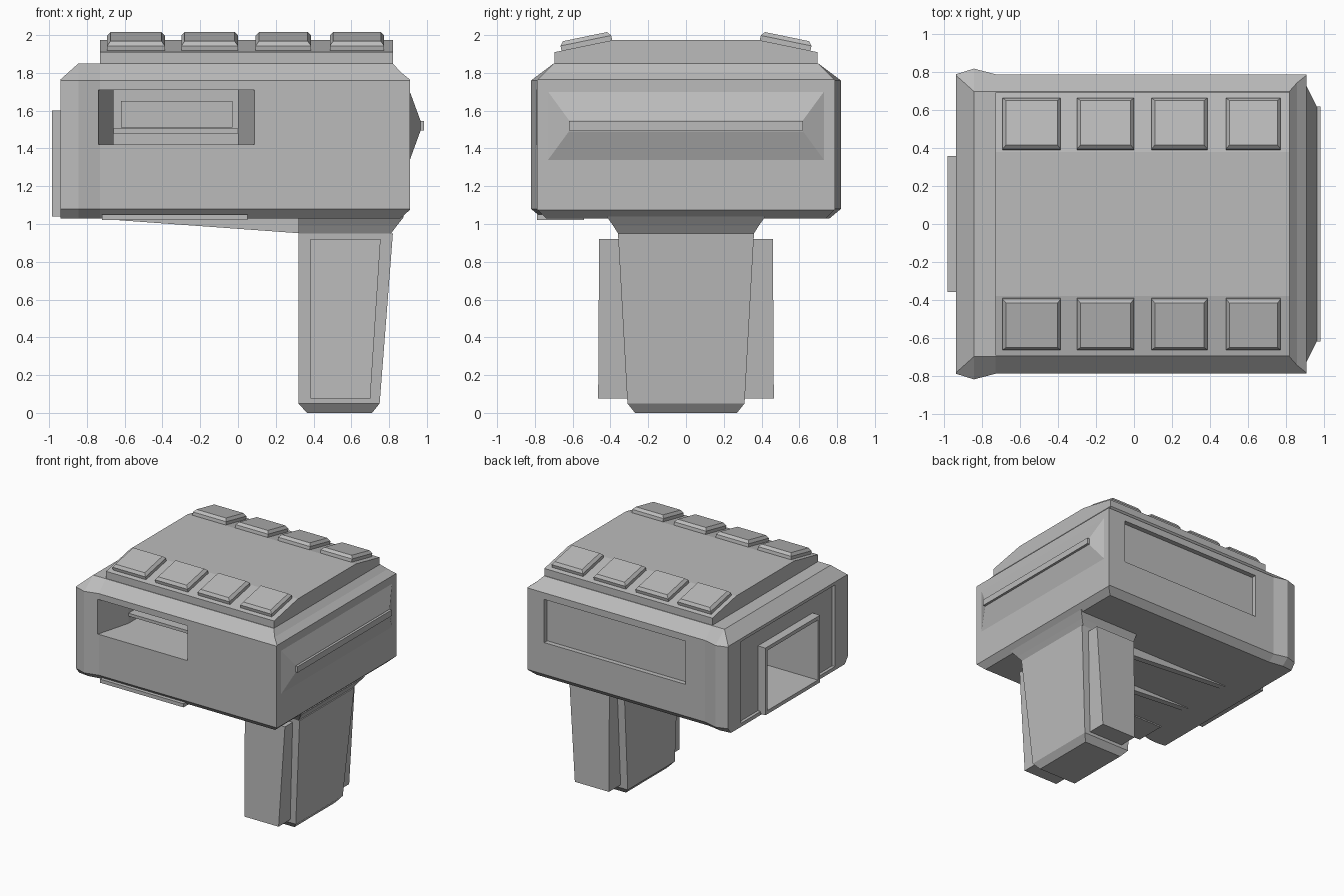
import bpy, bmesh, math
from mathutils import Matrix

cube = bpy.data.objects.get("Cube")
if cube:
    bpy.data.objects.remove(cube, do_unlink=True)

grey = bpy.data.materials.new("plain grey")
grey.use_nodes = True
COLOUR = (0.5, 0.5, 0.5, 1)
grey.diffuse_color = COLOUR
grey.node_tree.nodes["Principled BSDF"].inputs["Base Color"].default_value = COLOUR


def loft(name, rings):
    """Skin a row of matching closed rings and cap both ends."""
    bm = bmesh.new()
    loops = [[bm.verts.new(p) for p in ring] for ring in rings]
    n = len(loops[0])
    for a, b in zip(loops, loops[1:]):
        for i in range(n):
            j = (i + 1) % n
            bm.faces.new((a[i], a[j], b[j], b[i]))
    bm.faces.new(loops[0][::-1])
    bm.faces.new(loops[-1])
    bmesh.ops.recalc_face_normals(bm, faces=bm.faces)
    mesh = bpy.data.meshes.new(name)
    bm.to_mesh(mesh)
    bm.free()
    mesh.materials.append(grey)
    ob = bpy.data.objects.new(name, mesh)
    bpy.context.collection.objects.link(ob)
    return ob


def rect_z(x0, x1, y0, y1, z):
    return [(x0, y0, z), (x1, y0, z), (x1, y1, z), (x0, y1, z)]


def rect_x(x, w, z0, z1):
    return [(x, -w, z0), (x, w, z0), (x, w, z1), (x, -w, z1)]


def rect_y(y, x0, x1, z0, z1):
    return [(x0, y, z0), (x1, y, z0), (x1, y, z1), (x0, y, z1)]


def box(name, x0, x1, y0, y1, z0, z1):
    return loft(name, [rect_z(x0, x1, y0, y1, z) for z in (z0, z1)])


def cut(target, cutter):
    cutter.hide_render = True
    cutter.hide_set(True)
    mod = target.modifiers.new(cutter.name, "BOOLEAN")
    mod.operation = "DIFFERENCE"
    mod.solver = "EXACT"
    mod.object = cutter


# Main housing: chamfered block with a slight flare near the open end
def housing_ring(x, w, wb, zb, wt, zt):
    half = [(wb, zb), (w, 1.08), (w, 1.76), (wt, zt)]
    return [(x, y, z) for y, z in half] + [(x, -y, z) for y, z in half[::-1]]


housing = loft("housing", [
    housing_ring(-.94, .79, .75, 1.03, .785, 1.765),
    housing_ring(-.845, .82, .76, 1.03, .70, 1.85),
    housing_ring(-.73, .79, .74, 1.03, .70, 1.85),
    housing_ring(.82, .79, .74, 1.03, .70, 1.85),
    housing_ring(.86, .79, .74, 1.03, .745, 1.805),
    housing_ring(.91, .79, .785, 1.075, .785, 1.765)])

# Hollow interior, front window, back panel and end recess
cut(housing, box("end_recess_cutter", -1, -.915, -.62, .62, 1.06, 1.74))
cut(housing, box("cavity_cutter", -1, .02, -.33, .33, 1.07, 1.57))
cut(housing, loft("window_cutter", [
    rect_y(-.83, -.75, .10, 1.42, 1.71),
    rect_y(-.5, -.66, 0, 1.42, 1.71),
    rect_y(.34, -.66, 0, 1.42, 1.71)]))
cut(housing, box("back_panel_cutter", -.55, .755, .75, .9, 1.345, 1.705))

# Details inside the window
box("window_ledge", -.67, .01, -.5, -.4, 1.48, 1.505)
box("inner_plate", -.62, -.03, .31, .35, 1.51, 1.65)

# Frame around the open end
frame = box("end_frame", -.985, -.88, -.36, .36, 1.04, 1.60)
cut(frame, box("frame_cutter", -1.1, -.8, -.33, .33, 1.07, 1.57))

# Wedge and bar on the closed end
loft("end_wedge", [rect_x(.90, .73, 1.34, 1.70), rect_x(.91, .73, 1.34, 1.70),
                   rect_x(.965, .62, 1.49, 1.55)])
box("end_bar", .95, .985, -.62, .62, 1.495, 1.545)

# Raised roof deck with sloping sides
deck = [(.695, 1.84), (.695, 1.91), (.38, 1.975)]
section = deck + [(-y, z) for y, z in deck[::-1]]
loft("roof_deck", [[(x, y, z) for y, z in section] for x in (-.73, .82)])

# Two rows of bevelled roof blocks lying on the slopes
tilt = math.atan2(.065, .315)
for side in (-1, 1):
    for i in range(4):
        hw = .153 - .003 * i
        rings = [rect_z(-hw + d, hw - d, -.137 + d, .137 - d, z)
                 for d, z in ((0, -.01), (0, .026), (.018, .048))]
        block = loft("roof_block", rings)
        block.data.transform(
            Matrix.Translation((-.54 + .39 * i, side * .525, 1.945))
            @ Matrix.Rotation(-side * tilt, 4, "X"))

# Grip collar, shaft and foot
loft("grip_collar", [rect_z(.32, .88, -.42, .42, 1.04),
                     rect_z(.32, .84, -.385, .385, .99),
                     rect_z(.32, .81, -.36, .36, .95)])
loft("grip", [rect_z(.32, .82, -.36, .36, .95),
              rect_z(.32, .75, -.31, .31, .05),
              rect_z(.365, .71, -.27, .27, 0)])

# Grip side panels
for side in (-1, 1):
    loft("grip_panel", [rect_z(.385, .755, min(side * .25, side * .46), max(side * .25, side * .46), .92),
                        rect_z(.385, .70, min(side * .25, side * .465), max(side * .25, side * .465), .075)])

# Tapered fins and plate under the housing
for y in (-.22, .22):
    loft("under_fin", [[(-.70, v, 1.04), (.34, v, 1.04), (.34, v, .95), (-.70, v, 1.025)]
                       for v in (y - .025, y + .025)])
box("under_plate", -.72, .05, -.79, -.54, 1.02, 1.05)
